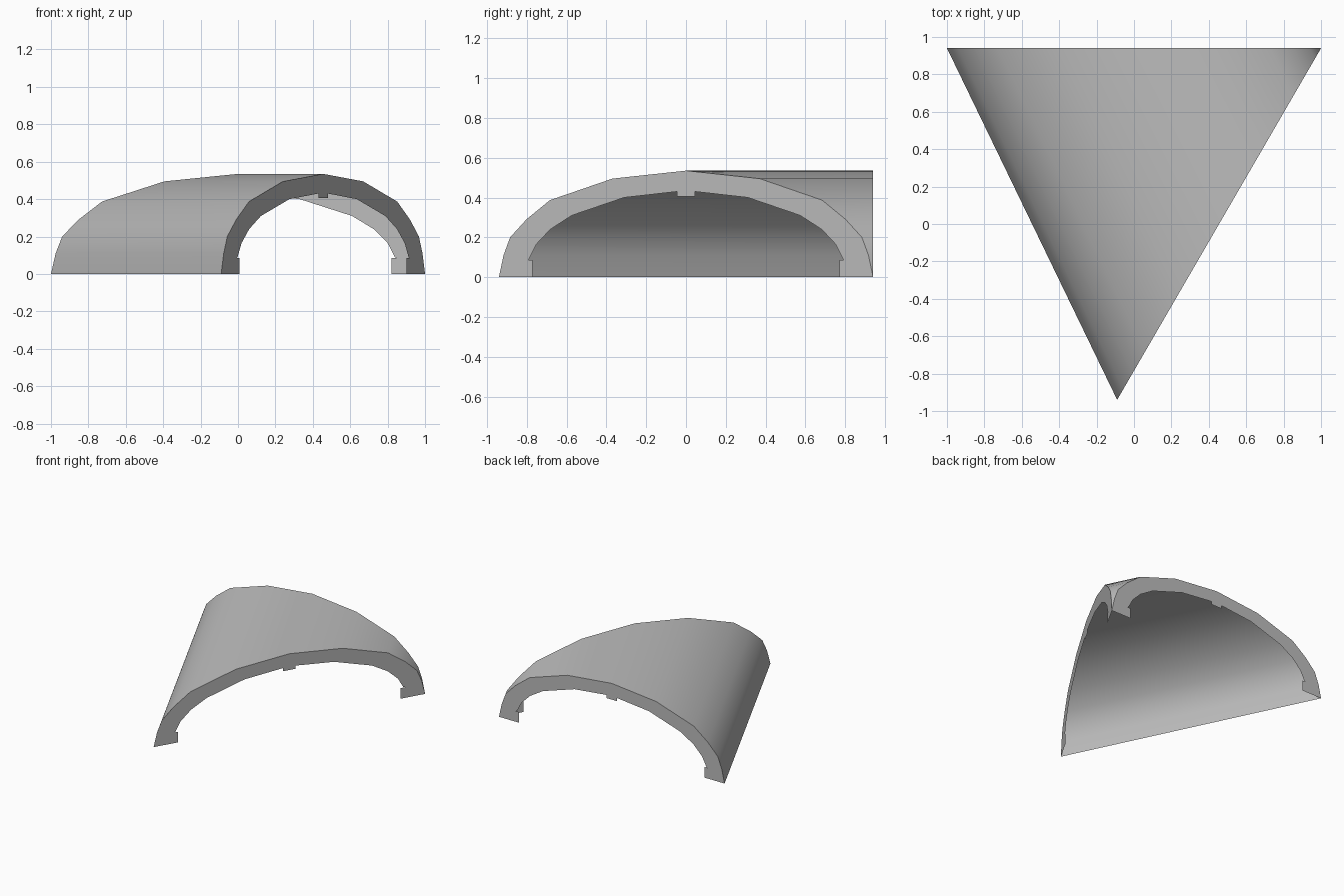
import bpy, bmesh, math

if "Cube" in bpy.data.objects:
    bpy.data.objects.remove(bpy.data.objects["Cube"])

# Half arch section: u runs across the span (-1..1), z is height
outer = [(-1, 0), (-.975, .11), (-.94, .20), (-.853, .29), (-.727, .387), (-.393, .495)]
inner = [(-.047, .405), (-.047, .43), (-.33, .40), (-.61, .31), (-.725, .24),
         (-.80, .165), (-.84, .088), (-.853, .085), (-.82, .085), (-.82, 0)]


def mirror(points):
    return [(-u, z) for u, z in reversed(points)]


arch = outer + [(0, .535)] + mirror(outer)
profile = arch + mirror(inner) + inner

# Mitred barrel skin: same arch on two planes that meet at the right corner
bm = bmesh.new()
side = [bm.verts.new((.455 + .545 * u, .94 * u, z)) for u, z in profile]
back = [bm.verts.new((u, .94, z)) for u, z in profile]
for i in range(len(arch) - 1):
    bm.faces.new((side[i], side[i + 1], back[i + 1], back[i]))

# Flat rims with small tabs close the two cut ends; the inside is open
caps = [bm.faces.new(side[::-1]), bm.faces.new(back)]
bm.normal_update()
bmesh.ops.triangulate(bm, faces=caps)
bmesh.ops.remove_doubles(bm, verts=bm.verts, dist=1e-4)
bm.normal_update()
# Outward normals: skin up, side rim to the right-front, back rim to the rear
for f in bm.faces:
    c, nrm = f.calc_center_median(), f.normal
    if abs(nrm.z) > 1e-3:
        flip = nrm.z < 0
    else:
        flip = nrm.y < 0 if c.y > .939 else nrm.x < 0
    if flip:
        f.normal_flip()

mesh = bpy.data.meshes.new("mitred_arch_shell")
bm.to_mesh(mesh)
bm.free()
shell = bpy.data.objects.new("mitred_arch_shell", mesh)
bpy.context.collection.objects.link(shell)

# Single plain grey
grey = bpy.data.materials.new("plain grey")
grey.diffuse_color = (.51, .51, .51, 1)
grey.use_nodes = True
grey.node_tree.nodes["Principled BSDF"].inputs["Base Color"].default_value = grey.diffuse_color
mesh.materials.append(grey)

# Smooth the curved surface, keep the cut ends sharp
bpy.context.view_layer.objects.active = shell
shell.select_set(True)
bpy.ops.object.shade_smooth_by_angle(angle=math.radians(35))
